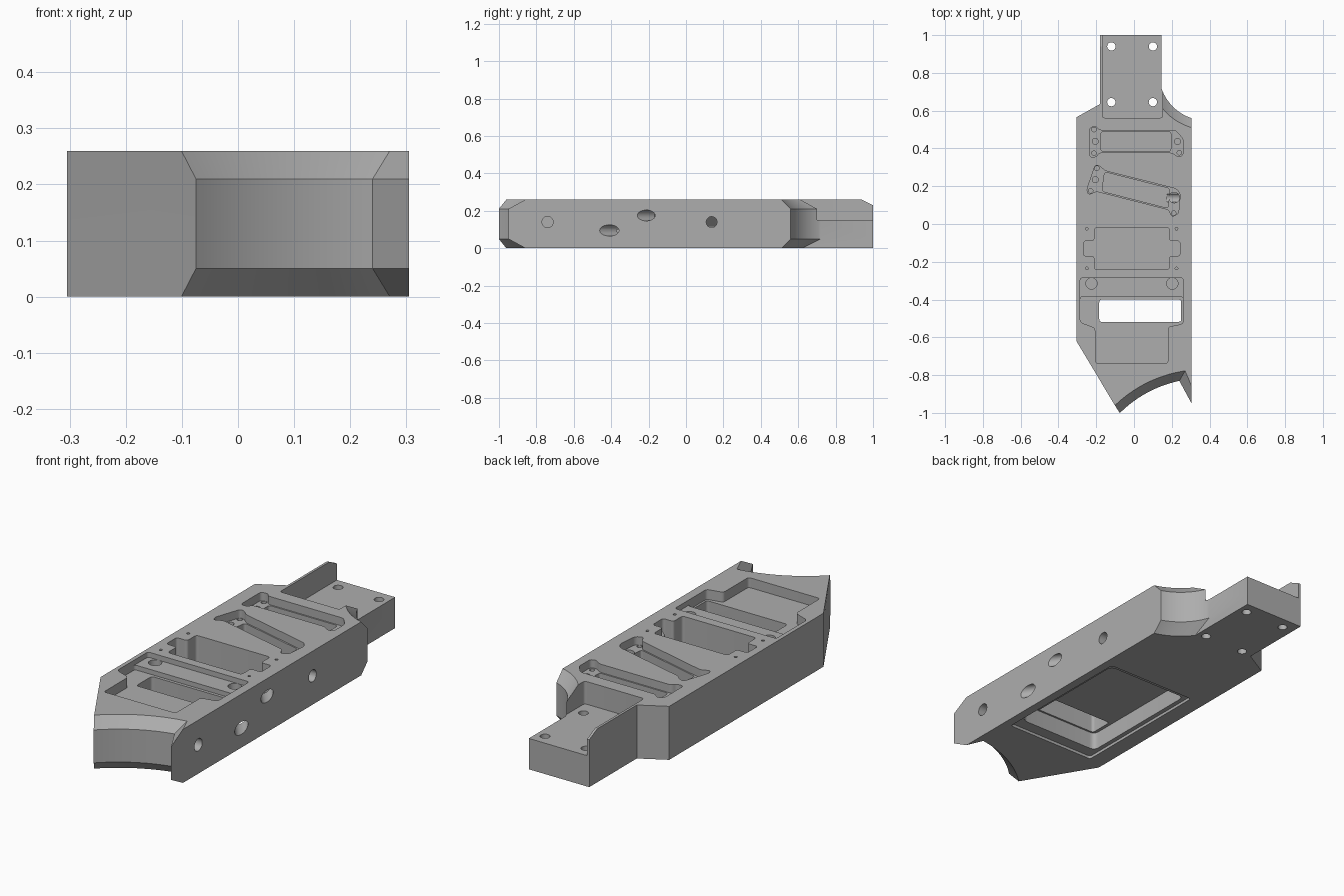
import bpy, bmesh, math
from mathutils import Vector

cube = bpy.data.objects.get("Cube")
if cube:
    bpy.data.objects.remove(cube, do_unlink=True)

metal = bpy.data.materials.new("plain_grey")
metal.use_nodes = True
grey = (0.42, 0.42, 0.42, 1)
metal.diffuse_color = grey
metal.node_tree.nodes["Principled BSDF"].inputs["Base Color"].default_value = grey


def loft(name, rings):
    """Closed solid through rings that share a point count."""
    bm = bmesh.new()
    rows = [[bm.verts.new(p) for p in ring] for ring in rings]
    n = len(rows[0])
    for low, high in zip(rows, rows[1:]):
        for i in range(n):
            j = (i + 1) % n
            bm.faces.new((low[i], low[j], high[j], high[i]))
    bm.faces.new(rows[0][::-1])
    bm.faces.new(rows[-1])
    bmesh.ops.recalc_face_normals(bm, faces=bm.faces)
    mesh = bpy.data.meshes.new(name)
    bm.to_mesh(mesh)
    bm.free()
    obj = bpy.data.objects.new(name, mesh)
    bpy.context.collection.objects.link(obj)
    return obj


def arc(center, radius, start, end, steps):
    """Points on a circle between two angles."""
    return [(center[0] + radius * math.cos(start + (end - start) * i / steps),
             center[1] + radius * math.sin(start + (end - start) * i / steps))
            for i in range(steps + 1)]


def rounded(points, r, steps=5):
    """Polygon with softened corners."""
    out = []
    pts = [Vector(p) for p in points]
    for i, p in enumerate(pts):
        a, b = pts[i - 1] - p, pts[(i + 1) % len(pts)] - p
        a = p + a.normalized() * min(r, a.length * 0.45)
        b = p + b.normalized() * min(r, b.length * 0.45)
        for s in range(steps + 1):
            t = s / steps
            out.append(a * (1 - t) ** 2 + p * 2 * t * (1 - t) + b * t * t)
    return out


def box(x0, x1, y0, y1):
    return [(x0, y0), (x1, y0), (x1, y1), (x0, y1)]


# Body outline; inset d pulls back the two curved edges for their chamfers
SIDE, TONGUE = 0.305, 0.145
FRONT, BACK = (0.37, -1.447), (0.385, 0.8)


def outline(d, z):
    r = 0.63 + d
    xa, xb = -0.075 - d * 0.55, 0.24 + d * 0.65
    front = arc(FRONT, r, math.acos((xa - FRONT[0]) / r),
                math.acos((xb - FRONT[0]) / r), 20)
    r = 0.253 + d
    back = arc(BACK, r, -math.acos((SIDE - BACK[0]) / r),
               -math.acos((TONGUE - BACK[0]) / r), 20)
    pts = front + [(SIDE, -0.95 + d * 1.95)] + back
    pts += [(TONGUE, 1), (-0.18, 1), (-0.18, 0.635), (-SIDE, 0.565), (-SIDE, -0.62)]
    return [(x, y, z) for x, y in pts]


body = loft("chassis_body", [outline(0.047, 0), outline(0, 0.05),
                             outline(0, 0.21), outline(0.047, 0.26)])
body.data.materials.append(metal)
TOP = 0.3
cutters = []


def pocket(points, z0, z1=TOP, r=0.015):
    pts = rounded(points, r) if r else points
    cutters.append(loft("cutter", [[(p[0], p[1], z) for p in pts] for z in (z0, z1)]))


def hole(x, y, r, z0, z1=TOP):
    pocket(arc((x, y), r, 0, math.tau * 23 / 24, 23), z0, z1, 0)


def side_hole(y, z, r, slant, depth):
    """Bore from the +x side, drifting in y as it goes in."""
    rings = []
    for x in (SIDE + 0.05, SIDE - depth):
        shift = (SIDE - x) * slant
        stretch = math.sqrt(1 + slant * slant)
        rings.append([(x, y + shift + p[0] * stretch, z + p[1])
                      for p in arc((0, 0), r, 0, math.tau * 23 / 24, 23)])
    cutters.append(loft("cutter", rings))


# Rear tongue: lowered deck, clipped side wall, bolt holes
pocket(box(-0.168, 0.152, 0.562, 1.1), 0.15)
cutters.append(loft("cutter", [[(x, 0.94, 0.26), (x, 1.02, 0.22), (x, 1.02, 0.3),
                                (x, 0.94, 0.3)] for x in (-0.3, 0.3)]))
for x in (-0.12, 0.1):
    for y in (0.645, 0.94):
        hole(x, y, 0.022, -0.1)

# Straight rear slot: shelf, deep middle, screw holes
pocket([(-0.235, 0.355), (-0.2, 0.355), (-0.185, 0.378), (0.2, 0.378), (0.235, 0.355),
        (0.26, 0.365), (0.26, 0.45), (0.22, 0.496), (-0.185, 0.496), (-0.2, 0.516),
        (-0.235, 0.51)], 0.22)
pocket(box(-0.175, 0.195, 0.385, 0.489), 0.12)
for x, y in ((-0.212, 0.5), (-0.212, 0.375), (0.24, 0.378)):
    hole(x, y, 0.012, 0.15)
for x in (-0.205, 0.23):
    hole(x, 0.437, 0.016, 0.15)

# Slanted slot
pocket([(-0.205, 0.312), (-0.178, 0.305), (-0.155, 0.282), (0.225, 0.186), (0.245, 0.16),
        (0.235, 0.055), (0.2, 0.038), (0.185, 0.076), (-0.2, 0.174), (-0.24, 0.155),
        (-0.25, 0.18)][::-1], 0.22)
pocket([(-0.17, 0.174), (0.18, 0.084), (0.19, 0.187), (-0.155, 0.275)], 0.12)
for x, y in ((-0.197, 0.295), (-0.23, 0.176), (0.21, 0.057)):
    hole(x, y, 0.012, 0.15)
hole(-0.205, 0.235, 0.016, 0.15)
hole(0.213, 0.14, 0.028, 0.12)

# Central well with side tabs and corner screws
pocket([(-0.21, -0.24), (0.187, -0.24), (0.187, -0.17), (0.243, -0.17), (0.243, -0.09),
        (0.187, -0.09), (0.187, -0.02), (-0.21, -0.02), (-0.21, -0.09), (-0.267, -0.09),
        (-0.267, -0.17), (-0.21, -0.17)], 0.118)
for x in (-0.25, 0.225):
    for y in (-0.025, -0.235):
        hole(x, y, 0.007, 0.2)
    hole(x * 0.9, -0.315, 0.03, 0.19)

# Front tray: upper ledge, lower floor, through slot
pocket(box(-0.285, 0.26, -0.45, -0.285), 0.235)
pocket([(-0.205, -0.737), (0.18, -0.737), (0.18, -0.545), (0.26, -0.528), (0.26, -0.385),
        (-0.285, -0.385), (-0.285, -0.52), (-0.205, -0.55)], 0.212)
pocket(box(-0.184, 0.25, -0.518, -0.4), -0.1)

# Underside: thin cover recess and battery bay
pocket(box(-0.222, 0.262, -0.585, 0.15), -0.1, 0.014)
pocket(box(-0.2, 0.24, -0.527, 0.12), -0.1, 0.1, 0.03)

# Bores through the +x side
side_hole(-0.74, 0.14, 0.03, 0, 0.15)
side_hole(-0.41, 0.095, 0.03, 1.4, 0.1)
side_hole(-0.213, 0.175, 0.029, 1.3, 0.13)
side_hole(0.137, 0.14, 0.029, 0, 0.13)

# Carve the body, then drop the cutters
for c in cutters:
    c.hide_render = True
    mod = body.modifiers.new("cut", "BOOLEAN")
    mod.operation, mod.solver, mod.object = "DIFFERENCE", "EXACT", c
graph = bpy.context.evaluated_depsgraph_get()
carved = bpy.data.meshes.new_from_object(body.evaluated_get(graph))
body.modifiers.clear()
body.data = carved
for c in cutters:
    bpy.data.objects.remove(c, do_unlink=True)

body.data.materials.clear()
body.data.materials.append(metal)
for poly in body.data.polygons:
    poly.material_index = 0
bpy.ops.object.select_all(action="DESELECT")
body.select_set(True)
bpy.context.view_layer.objects.active = body
bpy.ops.object.shade_smooth_by_angle(angle=math.radians(25))
